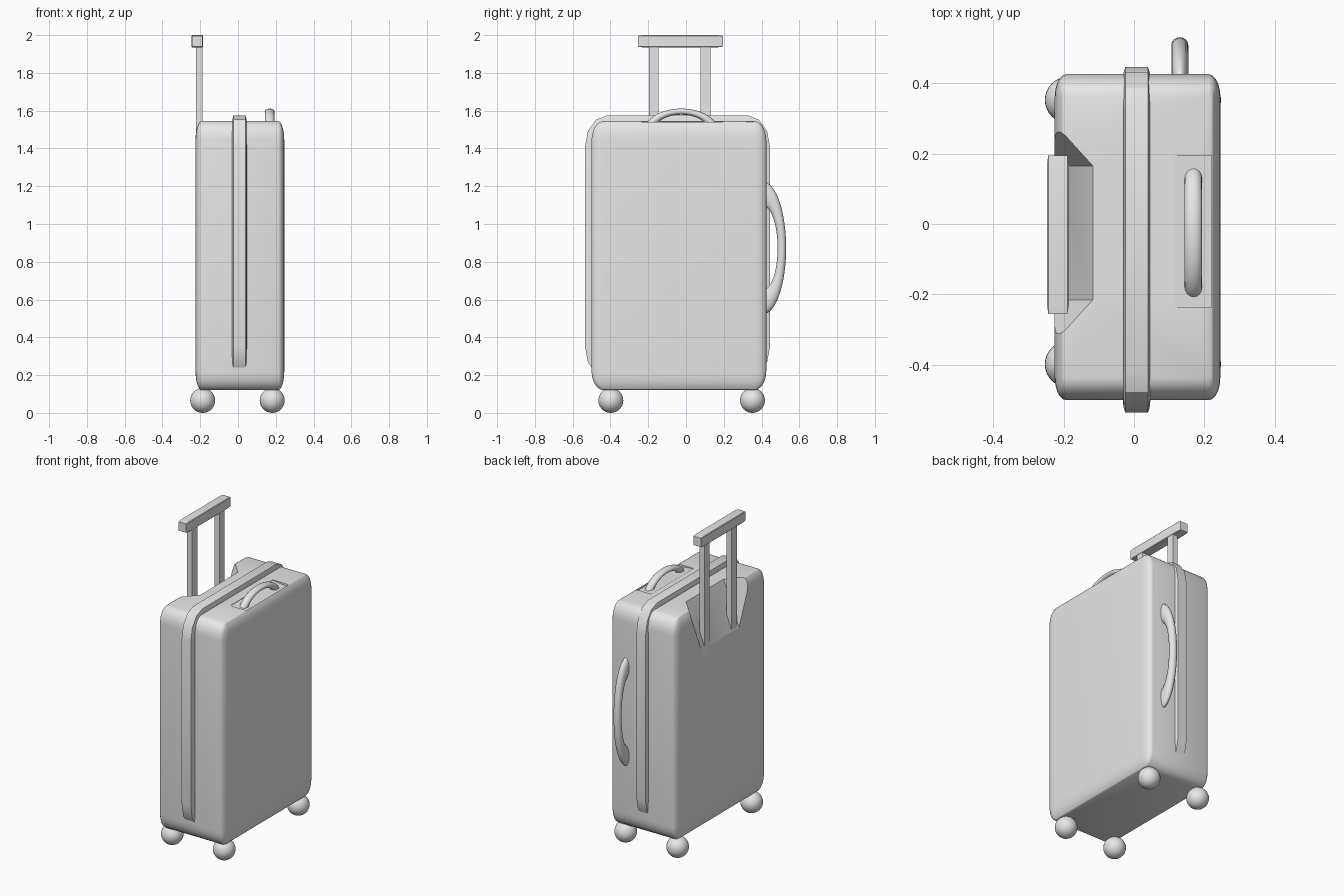
import bpy
import bmesh
import math
from mathutils import Matrix, Vector

if "Cube" in bpy.data.objects:
    bpy.data.objects.remove(bpy.data.objects["Cube"])

GREY = (0.8, 0.8, 0.8, 1)
grey = bpy.data.materials.new("light_grey")
grey.use_nodes = True
grey.diffuse_color = GREY
grey.node_tree.nodes["Principled BSDF"].inputs["Base Color"].default_value = GREY


def add(name, bm, angle=30):
    """Turn a bmesh into a shaded object."""
    bmesh.ops.recalc_face_normals(bm, faces=bm.faces)
    mesh = bpy.data.meshes.new(name)
    bm.to_mesh(mesh)
    bm.free()
    obj = bpy.data.objects.new(name, mesh)
    bpy.context.collection.objects.link(obj)
    mesh.materials.append(grey)
    smooth(obj, angle)
    return obj


def smooth(obj, angle):
    bpy.ops.object.select_all(action="DESELECT")
    obj.select_set(True)
    bpy.context.view_layer.objects.active = obj
    bpy.ops.object.shade_smooth_by_angle(angle=math.radians(angle))


def box(name, low, high, bevel=0, segments=3):
    """Unit cube, rounded in proportion to its sides, stretched between two corners."""
    low, high = Vector(low), Vector(high)
    bm = bmesh.new()
    bmesh.ops.create_cube(bm, size=1)
    if bevel:
        bmesh.ops.bevel(bm, geom=bm.edges[:], offset=bevel, segments=segments,
                        profile=0.5, affect="EDGES")
    bmesh.ops.scale(bm, vec=high - low, verts=bm.verts)
    bmesh.ops.translate(bm, vec=(low + high) / 2, verts=bm.verts)
    return add(name, bm)


def ring_handle(name, centre, major, minor, scale):
    """Stretched ring around the x axis; its inner half is buried in the case."""
    bm = bmesh.new()
    rows, sides = 48, 16
    rings = []
    for i in range(rows):
        a = math.tau * i / rows
        ring = []
        for j in range(sides):
            b = math.tau * j / sides
            r = major + minor * math.cos(b)
            ring.append(bm.verts.new((minor * math.sin(b), r * math.cos(a), r * math.sin(a))))
        rings.append(ring)
    for i in range(rows):
        here, after = rings[i], rings[(i + 1) % rows]
        for j in range(sides):
            k = (j + 1) % sides
            bm.faces.new((here[j], after[j], after[k], here[k]))
    bmesh.ops.scale(bm, vec=scale, verts=bm.verts)
    bmesh.ops.translate(bm, vec=centre, verts=bm.verts)
    return add(name, bm, 60)


def carve(target, name, points):
    """Cut the convex hull of some points out of the target."""
    bm = bmesh.new()
    for p in points:
        bm.verts.new(p)
    bmesh.ops.convex_hull(bm, input=bm.verts[:])
    cutter = add(name, bm)
    cutter.hide_render = True
    mod = target.modifiers.new(name, "BOOLEAN")
    mod.operation = "DIFFERENCE"
    mod.solver = "EXACT"
    mod.object = cutter
    bpy.context.view_layer.objects.active = target
    bpy.ops.object.modifier_apply(modifier=mod.name)
    bpy.data.objects.remove(cutter)


# Case with a scooped recess for the pull handle and a shallow one for the carry handle
case = box("case_body", (-0.225, -0.5, 0.12), (0.245, 0.425, 1.545), 0.07, 5)
scoop = []
for side in (-1, 1):
    mid = -0.025
    scoop += [(-0.115, mid + side * 0.19, 1.55), (-0.26, mid + side * 0.35, 1.55),
              (-0.23, mid + side * 0.19, 1.25), (-0.26, mid + side * 0.19, 1.2)]
carve(case, "pull_recess", scoop)
dip = []
for y in (-0.235, 0.195):
    dip += [(0.11, y, 1.542), (0.11, y, 1.57), (0.22, y, 1.53), (0.22, y, 1.57)]
carve(case, "carry_recess", dip)
smooth(case, 30)

# Raised band around the case
box("centre_band", (-0.035, -0.535, 0.185), (0.05, 0.445, 1.575), 0.12, 3)

# Telescopic pull handle
box("pull_grip", (-0.247, -0.255, 1.935), (-0.185, 0.195, 2.0), 0.06, 1)
for name, y in (("front", -0.171), ("back", 0.104)):
    box("pull_rod_" + name, (-0.222, y - 0.026, 1.1), (-0.187, y + 0.026, 1.95))

# Carry handles
ring_handle("top_handle", (0.168, -0.025, 1.494), 0.168, 0.027, (0.92, 1, 0.6))
ring_handle("side_handle", (0.13, 0.409, 0.873), 0.285, 0.065, (0.37, 0.346, 1))

# Ball wheels
for xname, x in (("right", -0.187), ("left", 0.181)):
    for yname, y in (("front", -0.398), ("back", 0.352)):
        ball = bmesh.new()
        bmesh.ops.create_uvsphere(ball, u_segments=32, v_segments=16, radius=0.066,
                                  matrix=Matrix.Translation((x, y, 0.066)))
        add(f"wheel_{yname}_{xname}", ball, 60)
